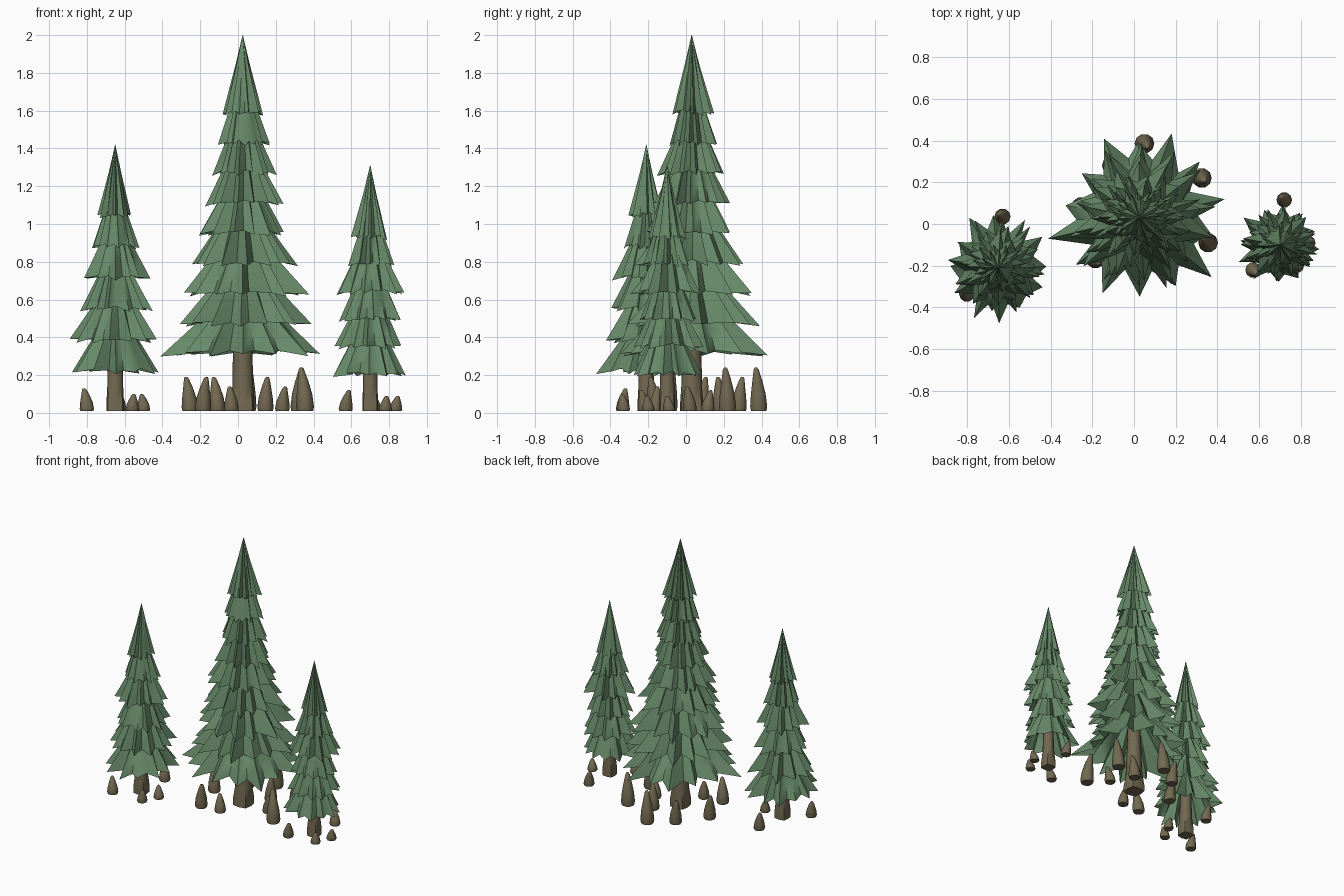
import bpy, bmesh, math, random
from mathutils import Vector

random.seed(7)
if "Cube" in bpy.data.objects:
    bpy.data.objects.remove(bpy.data.objects["Cube"], do_unlink=True)


def material(name, rgb):
    mat = bpy.data.materials.new(name)
    mat.use_nodes = True
    mat.diffuse_color = (*rgb, 1)
    mat.node_tree.nodes["Principled BSDF"].inputs["Base Color"].default_value = (*rgb, 1)
    return mat


GREEN = material("needle green", (0.135, 0.25, 0.138))
BARK = material("bark brown", (0.172, 0.142, 0.083))


def loft(name, rings, mat, cap_bottom):
    """Skin closed rings of points, bottom to top, and cap the top."""
    bm = bmesh.new()
    loops = [[bm.verts.new(p) for p in ring] for ring in rings]
    n = len(loops[0])
    for low, high in zip(loops, loops[1:]):
        for i in range(n):
            j = (i + 1) % n
            bm.faces.new((low[i], low[j], high[j], high[i]))
    bm.faces.new(loops[-1])
    if cap_bottom:
        bm.faces.new(loops[0][::-1])
    mesh = bpy.data.meshes.new(name)
    bm.to_mesh(mesh)
    bm.free()
    obj = bpy.data.objects.new(name, mesh)
    bpy.context.collection.objects.link(obj)
    mesh.materials.append(mat)
    bpy.ops.object.select_all(action="DESELECT")
    obj.select_set(True)
    bpy.context.view_layer.objects.active = obj
    bpy.ops.object.shade_smooth_by_angle(angle=math.radians(60))


def circle(x, y, z, r, sides, corner=1):
    """Ring of points; every second one is pushed out by corner."""
    ring = []
    for k in range(sides):
        a, rr = k * math.tau / sides, r * (corner if k % 2 else 1)
        ring.append(Vector((x + rr * math.cos(a), y + rr * math.sin(a), z)))
    return ring


def skirt(name, x, y, z, radius, height, tips):
    """Pleated, flaring tier whose hem is a ragged star."""
    turn = random.uniform(0, math.tau)
    spokes = []
    for k in range(tips * 2):
        a = turn + (k + random.uniform(-0.3, 0.3)) * math.pi / tips
        tip = k % 2 == 0
        reach = random.uniform(0.84, 1.1) if tip else random.uniform(0.6, 0.74)
        lift = random.uniform(-0.03, 0.03) if tip else random.uniform(0.01, 0.06)
        spokes.append((a, reach, lift))
    rings = []
    for t, r in ((0, 1), (0.3, 0.71), (0.62, 0.38), (1, 0.01)):
        ring = []
        for a, reach, lift in spokes:
            # pleats soften towards the apex
            rr = radius * r * (reach + (0.82 - reach) * t * 0.6)
            ring.append(Vector((x + rr * math.cos(a), y + rr * math.sin(a),
                                z + height * (t + lift * (1 - t)))))
        rings.append(ring)
    loft(name, rings, GREEN, False)


def trunk(name, x, y, r, top):
    """Round trunk on a squarish, root-like foot."""
    rings = [circle(x, y, z, r * s, 8, corner) for z, s, corner in
             ((0.01, 1.1, 1.2), (0.06, 1.1, 1.2), (0.14, 1, 1.08), (0.3, 0.95, 1), (top, 0.25, 1))]
    loft(name, rings, BARK, True)


def knee(name, x, y, h):
    """Blunt, slightly leaning root stub."""
    r = 0.027 + 0.085 * h
    lean = random.uniform(-0.5, 0.5) * r
    rings = [circle(x + lean * t * t, y - lean * t * t, 0.01 + (h - 0.01) * t, r * s, 10)
             for t, s in ((0, 0.9), (0.1, 1), (0.4, 0.86), (0.7, 0.58), (0.95, 0.3), (1, 0.15))]
    loft(name, rings, BARK, True)


# Each tree: place, trunk radius, hem of lowest tier, tier spacing, top, tips, tier radii, stubs
TREES = {
    "middle": (0.025, 0.03, 0.055, 0.31, 0.159, 2.0, 14,
               (0.41, 0.34, 0.335, 0.28, 0.24, 0.205, 0.17, 0.14, 0.115),
               ((0.05, 0.385, 0.24), (0.325, 0.22, 0.24), (0.355, -0.09, 0.24),
                (-0.255, 0.085, 0.19), (-0.11, 0.28, 0.19), (-0.185, -0.17, 0.19),
                (-0.035, -0.16, 0.14), (0.145, 0.18, 0.19), (0.235, 0.02, 0.14))),
    "right": (-0.65, -0.21, 0.042, 0.215, 0.165, 1.42, 12,
              (0.255, 0.235, 0.195, 0.17, 0.13, 0.09),
              ((-0.63, 0.035, 0.14), (-0.8, -0.335, 0.13),
               (-0.56, -0.33, 0.1), (-0.5, -0.22, 0.1))),
    "left": (0.7, -0.1, 0.038, 0.2, 0.145, 1.31, 12,
             (0.2, 0.185, 0.17, 0.17, 0.125, 0.095),
             ((0.72, 0.115, 0.12), (0.57, -0.22, 0.12),
              (0.78, -0.2, 0.09), (0.835, -0.09, 0.09))),
}

for side, (x, y, r, hem, step, top, tips, radii, stubs) in TREES.items():
    trunk(side + "_trunk", x, y, r, top * 0.7)
    height = top - hem - step * (len(radii) - 1)
    for i, radius in enumerate(radii):
        skirt(f"{side}_tier_{i + 1}", x, y, hem + step * i, radius, height, tips)
    for i, (kx, ky, h) in enumerate(stubs):
        knee(f"{side}_root_stub_{i + 1}", kx, ky, h)
